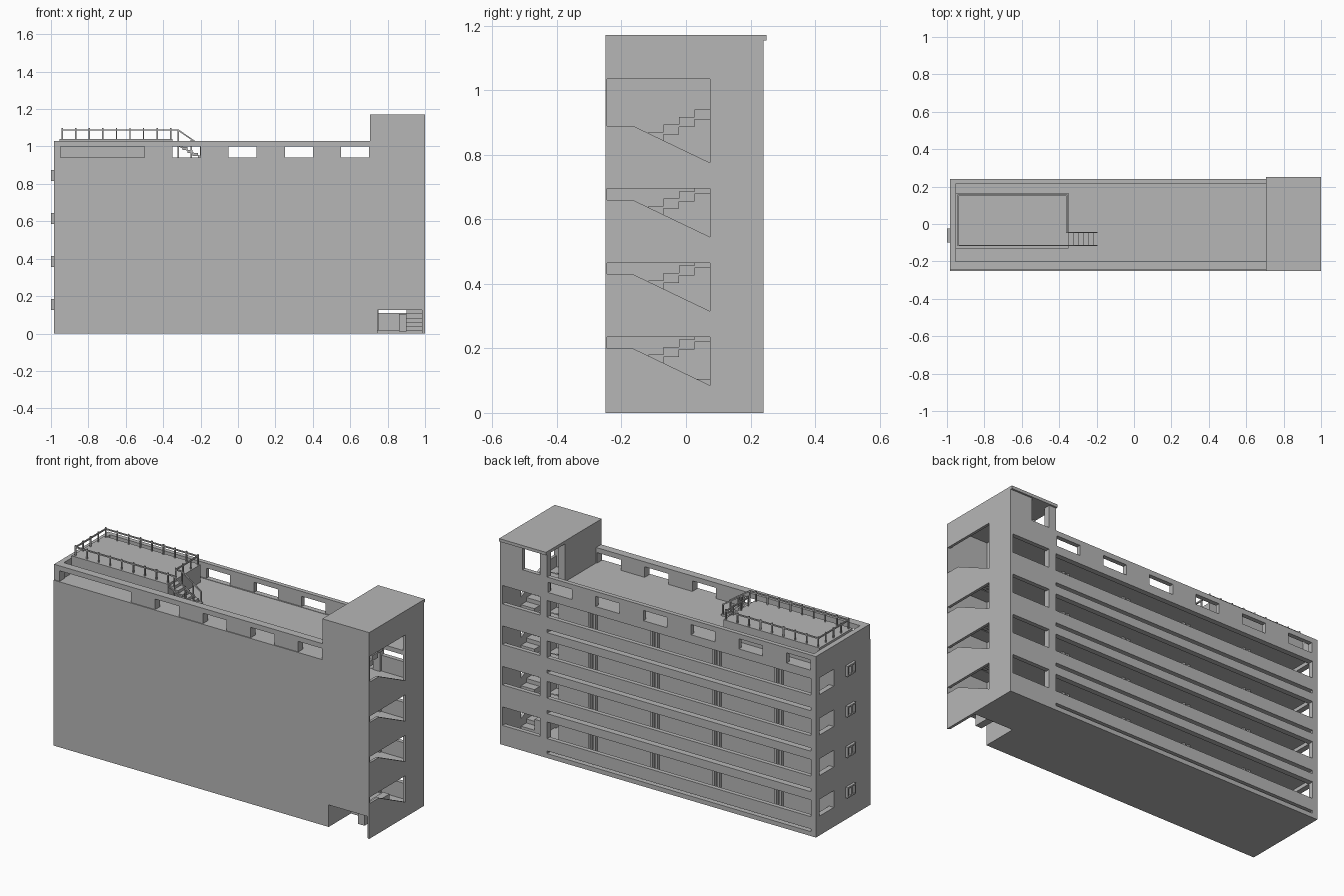
import bpy, bmesh
from mathutils import Vector, Matrix

cube = bpy.data.objects.get("Cube")
if cube:
    bpy.data.objects.remove(cube, do_unlink=True)

grey = bpy.data.materials.new("concrete grey")
grey.use_nodes = True
grey.diffuse_color = (0.47, 0.47, 0.47, 1)
grey.node_tree.nodes["Principled BSDF"].inputs["Base Color"].default_value = (0.47, 0.47, 0.47, 1)


def box(bm, x0, x1, y0, y1, z0, z1):
    size = Matrix.Diagonal((x1 - x0, y1 - y0, z1 - z0, 1))
    mid = Matrix.Translation(((x0 + x1) / 2, (y0 + y1) / 2, (z0 + z1) / 2))
    bmesh.ops.create_cube(bm, size=1, matrix=mid @ size)


def rod(bm, a, b, w=0.007):
    a, b = Vector(a), Vector(b)
    d = b - a
    turn = d.to_track_quat('Z', 'Y').to_matrix().to_4x4()
    bmesh.ops.create_cube(bm, size=1, matrix=Matrix.Translation((a + b) / 2) @ turn
                          @ Matrix.Diagonal((w, w, d.length + w, 1)))


def prism_x(bm, x0, x1, outline):
    face = bm.faces.new([bm.verts.new((x0, y, z)) for y, z in outline])
    new = bmesh.ops.extrude_face_region(bm, geom=[face])["geom"]
    verts = [v for v in new if isinstance(v, bmesh.types.BMVert)]
    bmesh.ops.translate(bm, verts=verts, vec=(x1 - x0, 0, 0))


def finish(name, bm):
    bmesh.ops.recalc_face_normals(bm, faces=bm.faces)
    mesh = bpy.data.meshes.new(name)
    bm.to_mesh(mesh)
    bm.free()
    mesh.materials.append(grey)
    bpy.context.collection.objects.link(bpy.data.objects.new(name, mesh))


def boxes(name, items):
    bm = bmesh.new()
    for item in items:
        box(bm, *item)
    finish(name, bm)


LEFT, TOWER, RIGHT = -0.985, 0.705, 1.0
FRONT, BACK, HALL = -0.25, 0.24, 0.08
STOREY, FLOOR, ROOF = 0.23, 0.02, 0.94
levels = [k * STOREY for k in range(4)]

# Solid apartments and gallery floors
boxes("apartment_block", [(LEFT, TOWER, FRONT, HALL, 0, ROOF)])
boxes("gallery_floors", [(LEFT + 0.005, RIGHT - 0.005, HALL, BACK - 0.005, max(0, z - 0.005), z + FLOOR)
                         for z in levels + [4 * STOREY]])

# Gallery facade: beams, hanging rail panels and the end wall
facade = []
for z in levels:
    facade.append((LEFT + 0.03, TOWER, 0.215, BACK, z + 0.04, z + 0.11))
    facade.append((LEFT + 0.03, TOWER, 0.21, BACK, z + 0.205, z + 0.252))
    facade.append((LEFT, LEFT + 0.03, HALL, 0.21, z + 0.205, z + STOREY + 0.02))
    facade.append((LEFT, LEFT + 0.03, HALL, 0.21, z + 0.02, z + 0.11))
facade.append((LEFT, TOWER, HALL, BACK, 0, 0.025))
facade.append((LEFT, LEFT + 0.03, 0.21, BACK, 0, ROOF))
boxes("gallery_facade", facade)

# Paired fins beside the apartment doors
boxes("door_fins", [(x + dx, x + dx + 0.014, HALL, HALL + 0.02, z + FLOOR, z + 0.225)
                    for z in levels for x in (0.5, 0.11, -0.28, -0.67) for dx in (0, 0.032)])

# Small projecting window frames on the end wall
frames = []
for z in levels:
    lo, hi = z + 0.125, z + 0.185
    frames += [(-1, LEFT, y, y + 0.012, lo, hi) for y in (-0.1, -0.069, -0.037)]
    frames += [(-1, LEFT, -0.1, -0.025, h, h + 0.008) for h in (lo, hi - 0.008)]
boxes("end_window_frames", frames)

# Roof parapet: top rim and piers between the openings
parapet = [(LEFT, LEFT + 0.03, -0.245, BACK, ROOF, 1.028)]
front_gaps = [(-0.95, -0.5)] + [(-0.35 + 0.3 * i, -0.2 + 0.3 * i) for i in range(4)]
back_gaps = [(-0.95 + 0.3 * i, -0.8 + 0.3 * i) for i in range(6)]
for y0, y1, gaps in ((-0.245, -0.2, front_gaps), (0.215, BACK, back_gaps)):
    parapet.append((LEFT, TOWER, y0, y1, 1.0, 1.028))
    ends = [LEFT] + [g[1] for g in gaps]
    starts = [g[0] for g in gaps] + [TOWER]
    parapet += [(a, b, y0, y1, ROOF, 1.0) for a, b in zip(ends, starts)]
boxes("roof_parapet", parapet)

# Stair tower walls
boxes("tower_front_wall", [
    (TOWER, RIGHT, FRONT, -0.245, 0.125, 1.16),
    (TOWER, 0.745, FRONT, -0.245, 0, 0.125),
    (0.993, RIGHT, FRONT, -0.245, 0, 0.125)])
boxes("tower_left_wall", [(TOWER, 0.745, -0.245, HALL, 0, 1.16)])
back = [(TOWER, 0.75, 0.205, BACK, 0, 1.16),
        (0.86, RIGHT - 0.015, 0.215, BACK, ROOF, 1.16),
        (0.75, 0.86, 0.215, BACK, ROOF, 1.028),
        (0.75, RIGHT - 0.015, 0.215, BACK, 0, 0.11)]
for z in levels:
    back.append((0.75, RIGHT - 0.015, 0.215, BACK, z + 0.215, z + STOREY + (0.11 if z < 0.6 else 0.02)))
boxes("tower_back_wall", back)
boxes("tower_roof", [(TOWER, RIGHT, FRONT, 0.25, 1.155, 1.172)])
boxes("tower_ground_floor", [(0.745, RIGHT - 0.015, -0.05, HALL, 0, FLOOR)])

# Tower side wall with stepped-slope stair openings
bm = bmesh.new()
box(bm, RIGHT - 0.015, RIGHT, 0.075, BACK, 0, 1.16)
for k in range(5):
    z = k * STOREY
    low = z + 0.005 if k else 0
    if k:
        low = z + 0.005
    if k < 4:
        prism_x(bm, RIGHT - 0.015, RIGHT, [(-0.245, low), (0.075, low), (0.075, z + 0.085),
                                           (-0.165, z + 0.2), (-0.245, z + 0.2)])
box(bm, RIGHT - 0.015, RIGHT, -0.245, 0.075, 1.035, 1.16)
finish("tower_side_wall", bm)

# Half-turn stairs with a landing on each storey
stairs = [(0.86, 0.9, -0.15, 0.075, 0.01, 0.105)]
for z in levels:
    stairs.append((0.745, 0.985, -0.245, -0.165, z + 0.125, z + 0.137))
    for i in range(5):
        y, rise = i * 0.048, i * 0.023
        stairs.append((0.9, 0.985, 0.027 - y, 0.075 - y, z + rise + 0.012, z + rise + 0.043))
        stairs.append((0.745, 0.86, -0.165 + y, -0.117 + y, z + rise + 0.127, z + rise + 0.158))
boxes("tower_stairs", stairs)

# Raised roof deck and its steps
boxes("roof_deck", [(-0.955, -0.35, -0.13, 0.165, ROOF, 1.04)])
boxes("deck_steps", [(-0.35 + i * 0.027, -0.323 + i * 0.027, -0.115, -0.045,
                      1.012 - i * 0.016, 1.028 - i * 0.016) for i in range(6)])

# Deck railing
bm = bmesh.new()
X0, X1, Y0, Y1, TOP = -0.94, -0.36, -0.115, 0.155, 1.088
path = [(-0.32, Y0), (X0, Y0), (X0, Y1), (X1, Y1), (X1, -0.045), (-0.32, -0.045)]
for a, b in zip(path, path[1:]):
    rod(bm, (*a, TOP), (*b, TOP))
posts = [(X0 + (X1 - X0) * i / 8, y) for i in range(9) for y in (Y0, Y1)]
posts += [(X0, Y0 + (Y1 - Y0) * i / 4) for i in range(1, 4)]
posts += [(X1, y) for y in (0.09, 0.02, -0.045)]
for x, y in posts:
    rod(bm, (x, y, 1.03), (x, y, TOP + 0.006))
for y in (Y0, -0.045):
    rod(bm, (-0.32, y, ROOF), (-0.32, y, TOP))
    rod(bm, (-0.32, y, TOP), (-0.2, y, 1.005))
    rod(bm, (-0.25, y, ROOF), (-0.25, y, 1.03))
    rod(bm, (-0.2, y, ROOF), (-0.2, y, 1.005))
    rod(bm, (-0.35, y, 1.02), (-0.2, y, 0.945))
finish("deck_railing", bm)
